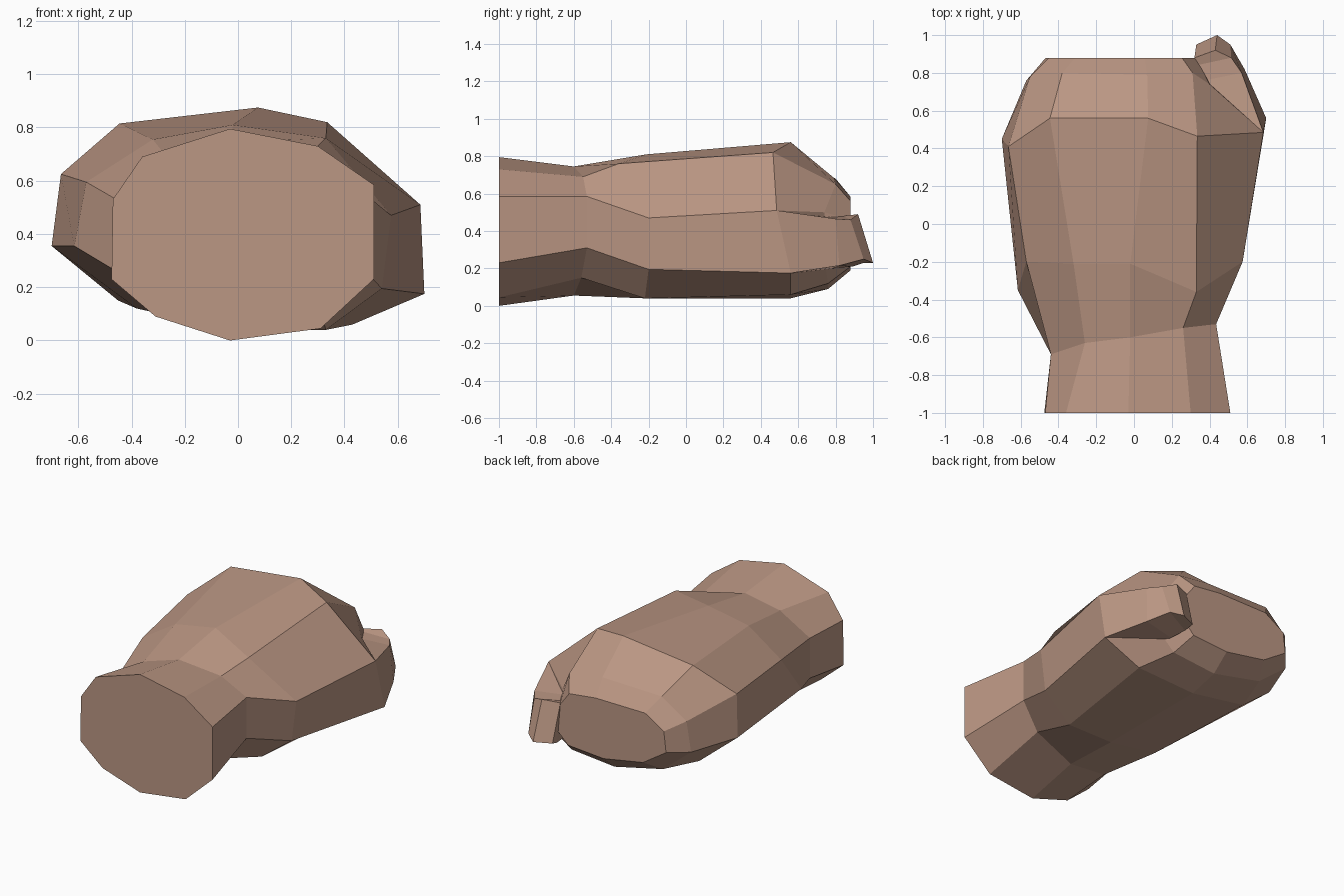
import bpy, bmesh

skin = bpy.data.materials.new("skin")
skin.diffuse_color = (0.50, 0.31, 0.23, 1)


def loft(name, rings):
    """Skin equal-sized rings into a closed flat-shaded mesh."""
    bm = bmesh.new()
    loops = [[bm.verts.new(p) for p in ring] for ring in rings]
    n = len(loops[0])
    for a, b in zip(loops, loops[1:]):
        for i in range(n):
            j = (i + 1) % n
            bm.faces.new((a[i], a[j], b[j], b[i]))
    bm.faces.new(loops[0][::-1])
    bm.faces.new(loops[-1])
    bmesh.ops.recalc_face_normals(bm, faces=bm.faces)
    mesh = bpy.data.meshes.new(name)
    bm.to_mesh(mesh)
    bm.free()
    mesh.materials.append(skin)
    obj = bpy.data.objects.new(name, mesh)
    bpy.context.collection.objects.link(obj)
    return obj


# Ten-sided sections, starting at the top and going round by the right side
cuff = [(x, -1, z) for x, z in (
    (-.03, .795), (.30, .73), (.51, .585), (.51, .23), (.31, .045),
    (-.03, 0), (-.31, .09), (-.475, .23), (-.47, .53), (-.36, .69))]
wrist = [(-.02, -.60, .745), (.26, -.55, .69), (.435, -.53, .585), (.435, -.53, .31),
         (.30, -.56, .15), (0, -.60, .055), (-.29, -.63, .10), (-.44, -.69, .25),
         (-.44, -.69, .52), (-.26, -.63, .68)]
palm = [(-.02, -.21, .81), (.33, -.36, .76), (.575, -.20, .47), (.54, -.20, .195),
        (.33, -.22, .04), (0, -.22, .04), (-.38, -.25, .12), (-.615, -.35, .355),
        (-.57, -.20, .595), (-.32, -.21, .755)]
knuckles = [(.075, .56, .875), (.335, .465, .82), (.685, .485, .51), (.70, .56, .175),
            (.43, .56, .06), (0, .56, .04), (-.45, .50, .15), (-.70, .45, .355),
            (-.665, .41, .625), (-.445, .56, .815)]
fingers = [(.07, .79, .685), (.31, .80, .65), (.40, .74, .50), (.42, .74, .24),
           (.32, .76, .12), (0, .76, .09), (-.36, .76, .17), (-.57, .76, .34),
           (-.55, .78, .55), (-.38, .80, .68)]
# Flat finger front: the last section drawn in and flattened
finger_front = [(x * .82, .88, .385 + (z - .385) * .66) for x, y, z in fingers]
loft("closed_hand", [cuff, wrist, palm, knuckles, fingers, finger_front])

# Thumb: four-sided sections (outer top, outer bottom, inner bottom, inner top)
loft("thumb", [
    [(.685, .485, .51), (.70, .56, .175), (.45, .50, .18), (.39, .55, .50)],
    [(.57, .80, .465), (.585, .82, .215), (.36, .78, .20), (.37, .76, .475)],
    [(.515, .88, .46), (.51, .95, .25), (.34, .89, .21), (.33, .84, .48)],
    [(.43, .92, .49), (.44, 1.0, .23), (.33, .95, .23), (.32, .88, .48)],
])
